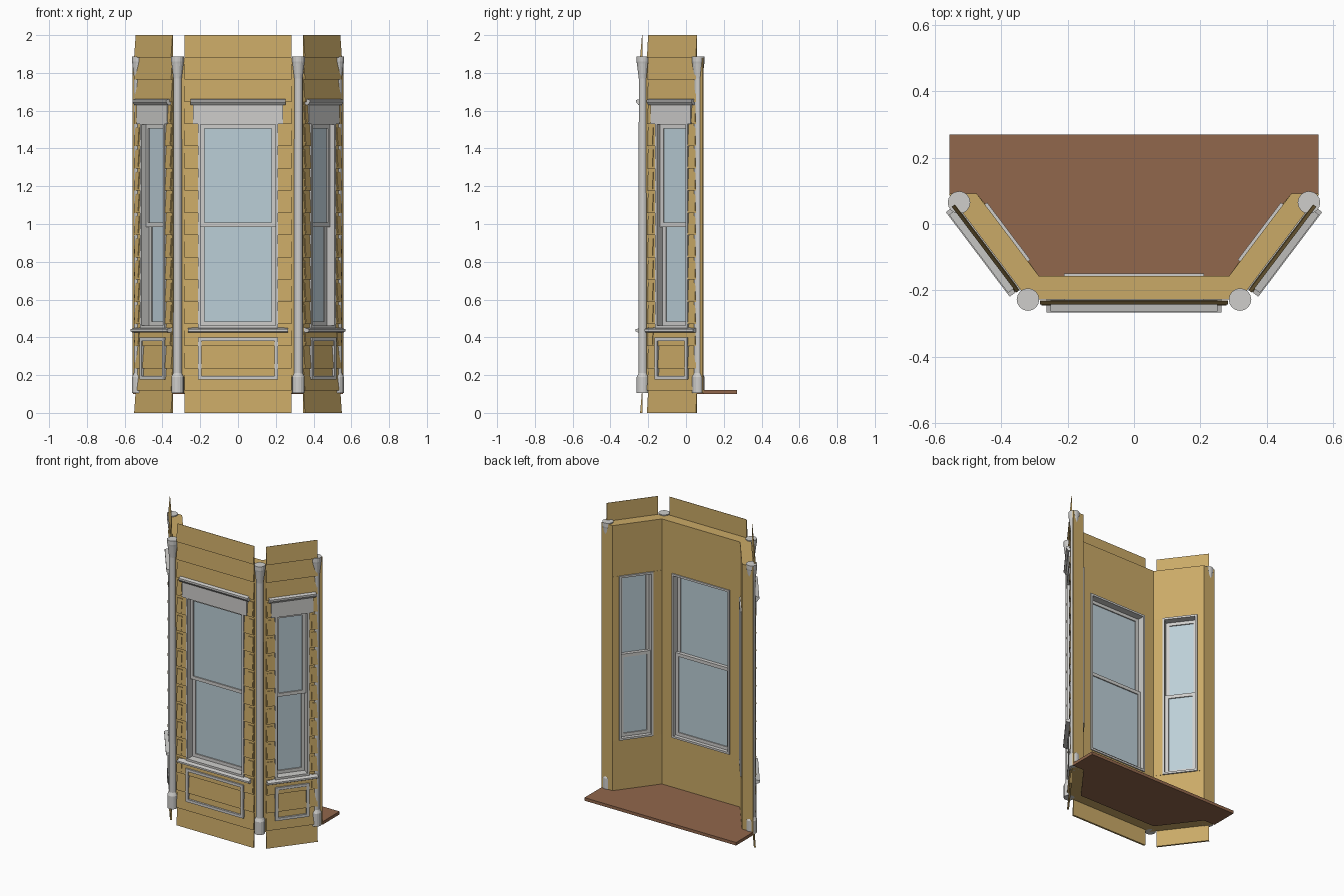
import bpy, bmesh, math
from mathutils import Vector

if "Cube" in bpy.data.objects:
    bpy.data.objects.remove(bpy.data.objects["Cube"])


def material(name, rgb):
    m = bpy.data.materials.new(name)
    m.diffuse_color = (*rgb, 1)
    m.use_nodes = True
    m.node_tree.nodes["Principled BSDF"].inputs["Base Color"].default_value = m.diffuse_color
    return m


TAN = material("tan siding", (0.59, 0.40, 0.135))
TRIM = material("light grey trim", (0.62, 0.615, 0.60))
GLASS = material("pale blue glass", (0.50, 0.62, 0.68))
WOOD = material("brown floor", (0.283, 0.135, 0.072))


def finish(name, bm, mat):
    bmesh.ops.recalc_face_normals(bm, faces=bm.faces)
    me = bpy.data.meshes.new(name)
    bm.to_mesh(me)
    bm.free()
    me.materials.append(mat)
    ob = bpy.data.objects.new(name, me)
    bpy.context.collection.objects.link(ob)


def loft(bm, a, b):
    """Closed solid between two matching point rings."""
    va, vb = [bm.verts.new(p) for p in a], [bm.verts.new(p) for p in b]
    bm.faces.new(va)
    bm.faces.new(vb)
    for i in range(len(a)):
        j = (i + 1) % len(a)
        bm.faces.new((va[i], va[j], vb[j], vb[i]))


def prism(bm, plan, z0, z1):
    loft(bm, [(x, y, z0) for x, y in plan], [(x, y, z1) for x, y in plan])


class Face:
    """Local frame of one bay side: u along the wall, d outward, z up."""
    def __init__(self, centre, along, out):
        self.c, self.u, self.n = Vector(centre), Vector(along), Vector(out)

    def at(self, u, d, z):
        p = self.c + self.u * u + self.n * d
        return (p.x, p.y, z)

    def sweep(self, bm, profile, u0, u1):
        loft(bm, [self.at(u0, d, z) for d, z in profile],
             [self.at(u1, d, z) for d, z in profile])

    def box(self, bm, u0, u1, d0, d1, z0, z1):
        self.sweep(bm, [(d0, z0), (d1, z0), (d1, z1), (d0, z1)], u0, u1)

    def frame(self, bm, half, w, d0, d1, z0, z1):
        for s in (-1, 1):
            self.box(bm, s * half, s * (half - w), d0, d1, z0, z1)
        self.box(bm, w - half, half - w, d0, d1, z0, z0 + w)
        self.box(bm, w - half, half - w, d0, d1, z1 - w, z1)


CX, CY, C, S = 0.32, -0.228, 0.602, 0.798      # outer corner and side direction
SC = (CX + C * 0.2, CY + S * 0.2)              # middle of the side wall
Z0, Z1, SILL, HEAD = 0.105, 1.88, 0.45, 1.54
BOARD = 2 / 17

# name, frame, half opening, half siding width
SIDES = [("front", Face((0, CY), (1, 0), (0, -1)), 0.212, 0.283),
         ("right", Face(SC, (C, S), (S, -C)), 0.108, 0.162),
         ("left", Face((-SC[0], SC[1]), (C, -S), (-S, -C)), 0.108, 0.162)]

# bay wall: full bands below and above the windows, piers between them
IN = [(0.475, 0.092), (0.287, -0.157)]
OUT = [(CX, CY), (0.558, 0.088), (0.556, 0.092)]


def flip(pts):
    return [(-x, y) for x, y in reversed(pts)]


half_ring = IN + [(-x, y) for x, y in reversed(IN)]
plan = half_ring + flip(OUT) + OUT
bm = bmesh.new()
prism(bm, plan, Z0, SILL)
prism(bm, plan, HEAD, Z1)
f, fo, so = SIDES[1][1], SIDES[0][2], SIDES[1][2]
T = -0.071


def xy(u, d):
    return f.at(u, d, 0)[:2]


corner_pier = [(fo, CY), (CX, CY), xy(-so, 0), xy(-so, T), IN[1], (fo, -0.157)]
end_pier = [xy(so, 0), OUT[1], OUT[2], IN[0], xy(so, T)]
for pier in (corner_pier, end_pier):
    prism(bm, pier, SILL, HEAD)
    prism(bm, flip(pier), SILL, HEAD)
finish("bay_wall", bm, TAN)

# floor slab
fl = [(0.557, 0.27), (0.557, 0.092)] + IN
bm = bmesh.new()
prism(bm, fl + flip(fl), 0.1, 0.12)
finish("floor", bm, WOOD)

for name, f, op, half in SIDES:
    # lapped siding boards, split around the window
    bm = bmesh.new()
    for i in range(17):
        b = i * BOARD
        cuts = [b] + [z for z in (SILL, HEAD) if b < z < b + BOARD] + [b + BOARD]
        for lo, hi in zip(cuts, cuts[1:]):
            d0, d1 = (0.015 - 0.010 * (z - b) / BOARD for z in (lo, hi))
            prof = [(0.003, lo), (d0, lo), (d1, hi), (0.003, hi)]
            if SILL - 0.001 < lo and hi < HEAD + 0.001:
                f.sweep(bm, prof, -half, -op)
                f.sweep(bm, prof, op, half)
            else:
                f.sweep(bm, prof, -half, half)
    finish(name + "_siding", bm, TAN)

    # small edge blocks beside the window
    bm = bmesh.new()
    for i in range(3, 14):
        z = i * BOARD + 0.01
        for s in (-1, 1):
            f.sweep(bm, [(0.004, z), (0.018, z), (0.011, z + 0.09), (0.004, z + 0.09)],
                    s * (half - 0.038), s * (half - 0.004))
    finish(name + "_edge_blocks", bm, TAN)

    # window lining
    bm = bmesh.new()
    f.frame(bm, op, 0.013, -0.078, 0.017, SILL, HEAD)
    finish(name + "_window_lining", bm, TRIM)

    # two sliding sashes with glass
    for part, d, z0, z1 in (("upper", -0.012, 0.985, 1.528), ("lower", -0.034, 0.462, 1.01)):
        bm = bmesh.new()
        f.frame(bm, op - 0.012, 0.022, d - 0.02, d, z0, z1)
        finish(name + "_" + part + "_sash", bm, TRIM)
        bm = bmesh.new()
        f.box(bm, 0.03 - op, op - 0.03, d - 0.013, d - 0.008, z0 + 0.018, z1 - 0.018)
        finish(name + "_" + part + "_glass", bm, GLASS)

    # head board and crown moulding
    bm = bmesh.new()
    f.box(bm, -op - 0.025, op + 0.025, 0.002, 0.021, 1.53, 1.635)
    f.sweep(bm, [(0.002, 1.63), (0.024, 1.63), (0.036, 1.645), (0.036, 1.657), (0.002, 1.664)],
            -op - 0.04, op + 0.04)
    finish(name + "_window_head", bm, TRIM)

    # sill
    bm = bmesh.new()
    f.sweep(bm, [(0, 0.425), (0.026, 0.425), (0.039, 0.432), (0.039, 0.443), (0, 0.453)],
            -op - 0.052, op + 0.052)
    finish(name + "_sill", bm, TRIM)

    # raised panel frame under the sill
    bm = bmesh.new()
    f.frame(bm, op, 0.018, 0.004, 0.021, 0.178, 0.398)
    finish(name + "_panel_frame", bm, TRIM)

# turned corner and end columns: (radius, height)
TURN = [(0.033, 0.105), (0.033, 0.19), (0.023, 0.21), (0.022, 1.77),
        (0.032, 1.85), (0.034, 1.86), (0.034, 1.886)]
N = 16
for part, x, y in (("corner", CX, CY), ("end", 0.528, 0.065)):
    for side, s in (("right", 1), ("left", -1)):
        bm = bmesh.new()
        rings = [[bm.verts.new((s * x + r * math.cos(2 * math.pi * k / N),
                                y + r * math.sin(2 * math.pi * k / N), z)) for k in range(N)]
                 for r, z in TURN]
        for a, b in zip(rings, rings[1:]):
            for k in range(N):
                j = (k + 1) % N
                bm.faces.new((a[k], a[j], b[j], b[k]))
        bm.faces.new(rings[0])
        bm.faces.new(rings[-1])
        finish(side + "_" + part + "_column", bm, TRIM)
